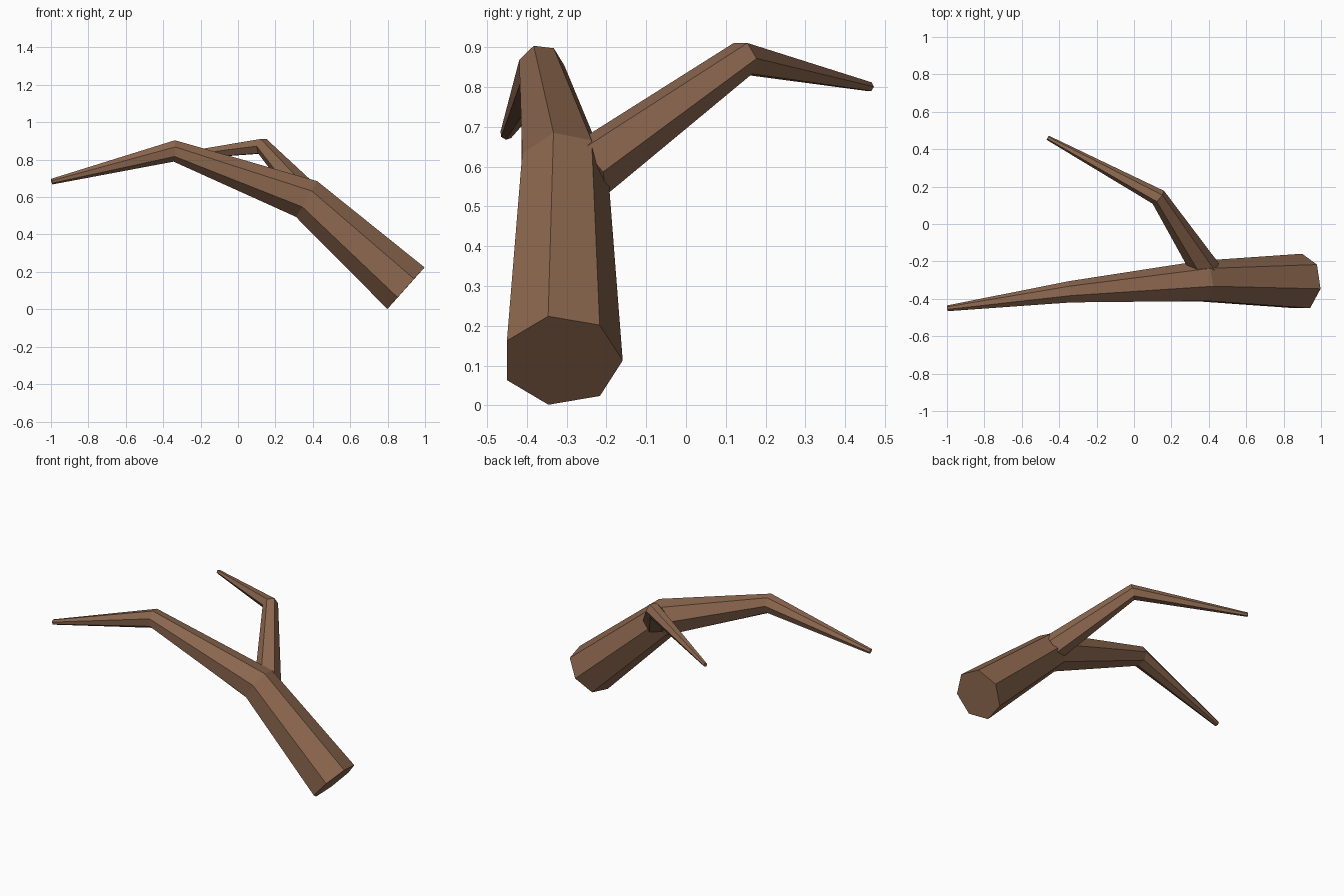
import bpy
import bmesh
from math import cos, sin, pi, radians
from mathutils import Vector

cube = bpy.data.objects.get("Cube")
if cube:
    bpy.data.objects.remove(cube, do_unlink=True)

# Bark colour shared by all parts
bark = bpy.data.materials.new("brown_bark")
bark.use_nodes = True
bark.diffuse_color = (0.26, 0.135, 0.077, 1)
bsdf = bark.node_tree.nodes["Principled BSDF"]
bsdf.inputs["Base Color"].default_value = bark.diffuse_color
bsdf.inputs["Roughness"].default_value = 0.9


def limb(name, sides, stations):
    """Tapered faceted tube; each station is (centre, radius, twist in degrees)."""
    bm = bmesh.new()
    pts = [Vector(s[0]) for s in stations]
    dirs = [(b - a).normalized() for a, b in zip(pts, pts[1:])]
    rings = []
    for i, (centre, radius, twist) in enumerate(stations):
        # Mitre each joint along the bisector of its two segments
        tangent = (dirs[max(i - 1, 0)] + dirs[min(i, len(dirs) - 1)]).normalized()
        side = tangent.cross(Vector((0, 0, 1))).normalized()
        up = side.cross(tangent)
        ring = []
        for k in range(sides):
            a = 2 * pi * k / sides + radians(twist)
            ring.append(bm.verts.new(pts[i] + radius * (cos(a) * side + sin(a) * up)))
        rings.append(ring)
    for lower, upper in zip(rings, rings[1:]):
        for k in range(sides):
            n = (k + 1) % sides
            bm.faces.new((lower[k], lower[n], upper[n], upper[k]))
    bm.faces.new(rings[0])
    bm.faces.new(rings[-1])
    bmesh.ops.recalc_face_normals(bm, faces=bm.faces)
    mesh = bpy.data.meshes.new(name)
    bm.to_mesh(mesh)
    bm.free()
    mesh.materials.append(bark)
    obj = bpy.data.objects.new(name, mesh)
    bpy.context.collection.objects.link(obj)
    return obj


# Main bough, thick cut end to thin tip
limb("main_bough", 7, [
    ((0.898, -0.312, 0.113), 0.153, 0),
    ((0.365, -0.310, 0.590), 0.114, 0),
    ((-0.342, -0.364, 0.848), 0.059, 6),
    ((-0.996, -0.451, 0.683), 0.016, 6),
])

# Side branch growing from the bough's bend
limb("side_branch", 6, [
    ((0.387, -0.251, 0.587), 0.078, 0),
    ((0.130, 0.143, 0.872), 0.046, 0),
    ((-0.461, 0.461, 0.801), 0.0125, 0),
])
